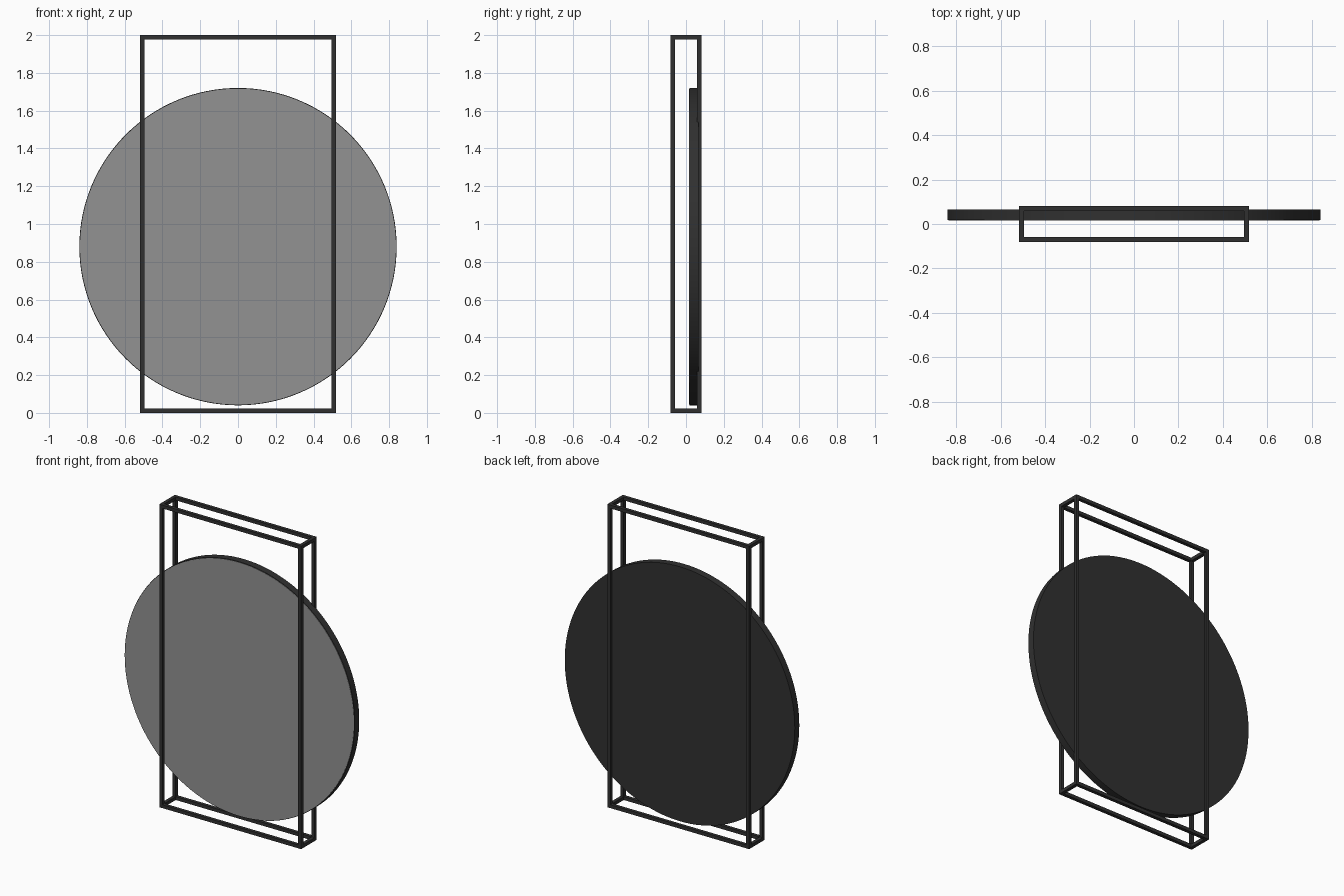
import bpy
from math import radians

cube = bpy.data.objects.get("Cube")
if cube:
    bpy.data.objects.remove(cube, do_unlink=True)


def material(name, value):
    m = bpy.data.materials.new(name)
    m.use_nodes = True
    colour = (value, value, value, 1)
    m.diffuse_color = colour
    m.node_tree.nodes["Principled BSDF"].inputs["Base Color"].default_value = colour
    return m


dark = material("dark metal", 0.03)
silver = material("mirror grey", 0.29)

HX, HY, HEIGHT, BAR = 0.518, 0.081, 2.0, 0.022


def bar(name, centre, size):
    bpy.ops.mesh.primitive_cube_add(size=1, location=centre)
    o = bpy.context.object
    o.name = name
    o.scale = size
    bpy.ops.object.transform_apply(location=False, rotation=False, scale=True)
    o.data.materials.append(dark)


def disc(name, radius, front, back, mat):
    bpy.ops.mesh.primitive_cylinder_add(
        vertices=128, radius=radius, depth=back - front,
        location=(0, (front + back) / 2, 0.88), rotation=(radians(90), 0, 0))
    o = bpy.context.object
    o.name = name
    o.data.materials.append(mat)
    bpy.ops.object.shade_smooth_by_angle(angle=radians(30))


# Open box frame: uprights, long rails and short cross rails
cx, cy = HX - BAR / 2, HY - BAR / 2
levels = (("bottom", BAR / 2), ("top", HEIGHT - BAR / 2))
for depth, sy in (("front", -1), ("back", 1)):
    for side, sx in (("right", -1), ("left", 1)):
        bar(f"{depth}_{side}_upright", (sx * cx, sy * cy, HEIGHT / 2), (BAR, BAR, HEIGHT))
    for level, z in levels:
        bar(f"{depth}_{level}_rail", (0, sy * cy, z), (2 * (HX - BAR), BAR, BAR))
for side, sx in (("right", -1), ("left", 1)):
    for level, z in levels:
        bar(f"{side}_{level}_cross_rail", (sx * cx, 0, z), (BAR, 2 * (HY - BAR), BAR))

# Round mirror: dark backing with a grey glass face
disc("mirror_backing", 0.84, 0.018, 0.065, dark)
disc("mirror_glass", 0.836, 0.016, 0.022, silver)
